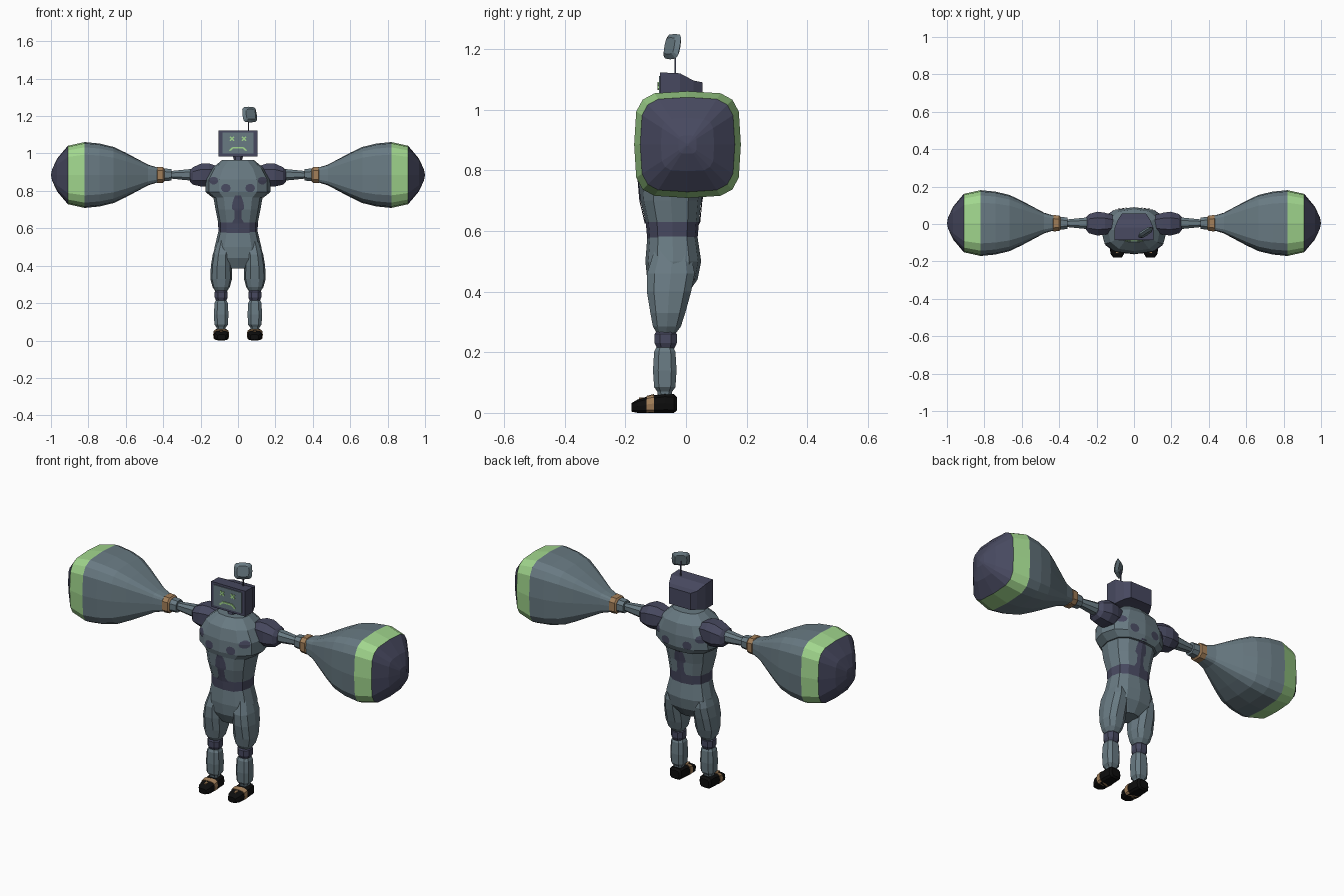
import bpy, bmesh
from math import cos, sin, pi, radians
from mathutils import Matrix, Vector
from mathutils.bvhtree import BVHTree

if "Cube" in bpy.data.objects:
    bpy.data.objects.remove(bpy.data.objects["Cube"])


def material(name, *rgb):
    m = bpy.data.materials.new(name)
    m.use_nodes = True
    m.diffuse_color = (*rgb, 1)
    m.node_tree.nodes["Principled BSDF"].inputs["Base Color"].default_value = (*rgb, 1)
    return m


GREY = material("slate grey", .14, .195, .225)
NAVY = material("dark navy", .063, .066, .115)
GREEN = material("light green", .36, .68, .27)
TAN = material("tan band", .36, .21, .10)
BLACK = material("shoe black", .004, .004, .004)


def finish(name, bm, mats, rule=None, closed=True):
    if closed:
        bmesh.ops.recalc_face_normals(bm, faces=bm.faces)
    if rule:
        for f in bm.faces:
            f.material_index = rule(f.calc_center_median())
    me = bpy.data.meshes.new(name)
    bm.to_mesh(me)
    bm.free()
    for m in mats:
        me.materials.append(m)
    ob = bpy.data.objects.new(name, me)
    bpy.context.collection.objects.link(ob)
    return ob


def loft(name, axis, rings, *mats, sides=12, power=2.5, side=1, rule=None, turn=0):
    """Skin superellipse rings (t, centre a, centre b, radius a, radius b)."""
    bm = bmesh.new()
    loops = []
    for t, a, b, ra, rb in rings:
        loop = []
        for i in range(sides):
            w = 2 * pi * (i + turn) / sides
            c, s = [(1 if v > 0 else -1) * abs(v) ** (2 / power) if abs(v) > 1e-6 else 0
                    for v in (cos(w), sin(w))]
            u, v = a + ra * c, b + rb * s
            x, y, z = {"x": (t, u, v), "y": (u, t, v), "z": (u, v, t)}[axis]
            loop.append(bm.verts.new((x * side, y, z)))
        loops.append(loop)
    for p, q in zip(loops, loops[1:]):
        for i in range(sides):
            j = (i + 1) % sides
            bm.faces.new((p[i], p[j], q[j], q[i]))
    bm.faces.new(loops[0])
    bm.faces.new(loops[-1])
    return finish(name, bm, mats, rule)


def box(name, mat, centre, size, tilt=0):
    bm = bmesh.new()
    m = Matrix.Translation(centre) @ Matrix.Rotation(tilt, 4, "Y") @ Matrix.Diagonal((*size, 1))
    bmesh.ops.create_cube(bm, size=1, matrix=m)
    return finish(name, bm, [mat])


def round_rings(centre_y, centre_z, *pairs):
    return [(t, centre_y, centre_z, r, r) for t, r in pairs]


# Torso: abdomen with belt, and the chest overhanging it
abdomen = loft("abdomen", "z", [
    (.575, 0, -.045, .105, .083), (.63, 0, -.045, .106, .088),
    (.70, 0, -.05, .12, .10), (.785, 0, -.045, .135, .112)],
    GREY, NAVY, rule=lambda c: int(c.z < .631))
chest = loft("chest", "z", [
    (.765, 0, -.04, .137, .115), (.795, 0, -.037, .175, .125),
    (.86, 0, -.035, .175, .125), (.92, 0, -.033, .14, .112),
    (.965, 0, -.03, .085, .07)], GREY)
loft("hips", "z", [
    (.587, 0, -.045, .104, .082), (.50, 0, -.042, .125, .092),
    (.44, 0, -.045, .122, .083), (.385, 0, -.05, .05, .05)], GREY)

# Painted patches laid on the torso, front and back
trees = []
for ob in (abdomen, chest):
    bm = bmesh.new()
    bm.from_mesh(ob.data)
    trees.append(BVHTree.FromBMesh(bm))
    bm.free()


def patch(name, rows, facing, cols=4):
    bm = bmesh.new()
    grid = []
    for z, cx, hw in rows:
        row = []
        for i in range(cols + 1):
            p = Vector((cx + hw * (2 * i / cols - 1), facing, z))
            hits = [t.ray_cast(p, Vector((0, -facing, 0)))[0] for t in trees]
            y = max((h.y * facing for h in hits if h), default=0) * facing
            row.append(bm.verts.new((p.x, y + .004 * facing, z)))
        grid.append(row)
    for a, b in zip(grid, grid[1:]):
        for i in range(cols):
            f = bm.faces.new((a[i], a[i + 1], b[i + 1], b[i]))
            f.normal_update()
            if f.normal.y * facing < 0:
                f.normal_flip()
    finish(name, bm, [NAVY], closed=False)


for facing, label in ((-1, "front"), (1, "back")):
    patch("belly_stripe_" + label, [(.625, 0, .035), (.65, 0, .02), (.695, 0, .02), (.705, 0, .033),
                                    (.735, 0, .03), (.76, 0, .022), (.775, 0, .015)], facing)
    for s in (-1, 1):
        for cx, cz, r in ((.065, .815, .022), (.13, .855, .02)):
            patch("chest_spot_" + label, [(cz + r * sin(w), s * cx, r * cos(w) + .004)
                  for w in (-1.4, -.7, 0, .7, 1.4)], facing)

# Neck and head
loft("neck", "z", [(.92, 0, -.05, .008, .02), (.955, 0, -.045, .02, .03), (1.0, 0, -.03, .03, .035)],
     NAVY, sides=6)


def head_ring(y, half, low, high):
    return (y, 0, (low + high) / 2, half * 2 ** .5, (high - low) / 2 ** .5)


loft("head", "y", [head_ring(-.085, .103, .985, 1.123), head_ring(-.02, .103, .985, 1.12),
                   head_ring(.025, .085, .995, 1.096), head_ring(.055, .065, 1.0, 1.09)],
     NAVY, sides=4, power=2, turn=.5)

# Screen with glowing face
box("screen", GREY, (0, -.086, 1.055), (.168, .006, .112))
for s in (-1, 1):
    for tilt in (45, -45):
        box("eye", GREEN, (s * .032, -.091, 1.078), (.03, .005, .008), radians(tilt))
    box("mouth_corner", GREEN, (s * .036, -.091, 1.023), (.026, .005, .009), radians(s * 40))
box("mouth", GREEN, (0, -.091, 1.031), (.058, .005, .009))

# Antenna with a turned, rounded paddle
box("antenna_rod", NAVY, (.055, -.035, 1.145), (.005, .005, .11))
paddle = loft("antenna_paddle", "y", [(-.012, 0, 0, .03, .028), (0, 0, 0, .046, .043),
                                      (.012, 0, 0, .03, .028)], GREY, power=4)
paddle.location = (.062, -.045, 1.208)
paddle.rotation_euler = (radians(-12), 0, radians(33))

for s, tag in ((1, "left_"), (-1, "right_")):
    # Shoulder, thin arm and wrist
    loft(tag + "shoulder", "x", [
        (.11, 0, .885, .05, .05), (.155, .002, .885, .062, .066), (.195, .002, .885, .068, .066),
        (.24, .002, .88, .055, .05), (.257, .002, .88, .035, .032)], NAVY, sides=8, side=s, turn=.5)
    loft(tag + "arm", "x", round_rings(.004, .886, (.24, .034), (.30, .028), (.355, .022),
         (.356, .033), (.395, .036), (.40, .03)), GREY, sides=8, side=s, turn=.5)
    loft(tag + "wrist_band", "x", round_rings(.004, .885, (.393, .036), (.4, .044), (.43, .046),
         (.437, .038)), TAN, sides=8, power=3, side=s, turn=.5)

    # Club hand: grey bulb, green band and navy tip
    loft(tag + "club", "x", round_rings(.005, .885, (.43, .04), (.48, .055), (.54, .087), (.60, .119),
         (.665, .15), (.74, .168), (.82, .176), (.91, .156), (.967, .088), (.994, .03), (.999, .004)),
         GREY, GREEN, NAVY, sides=16, power=4, side=s,
         rule=lambda c: (abs(c.x) > .82) + (abs(c.x) > .909))

    # Leg
    loft(tag + "thigh", "z", [
        (.54, .075, -.045, .035, .06), (.46, .085, -.05, .05, .082), (.40, .089, -.056, .056, .076),
        (.33, .09, -.06, .058, .06), (.285, .09, -.063, .046, .048), (.262, .09, -.065, .03, .032)],
        GREY, sides=10, side=s)
    loft(tag + "knee", "z", [
        (.272, .09, -.067, .028, .03), (.26, .09, -.067, .037, .039),
        (.23, .09, -.067, .037, .039), (.212, .09, -.067, .028, .03)], NAVY, sides=8, side=s, turn=.5)
    loft(tag + "shin", "z", [
        (.215, .09, -.07, .03, .03), (.202, .09, -.07, .037, .037), (.14, .09, -.07, .041, .041),
        (.085, .09, -.07, .038, .037), (.07, .09, -.07, .026, .026), (.05, .09, -.07, .022, .022)],
        GREY, sides=8, power=3, side=s, turn=.5)

    # Shoe with tan straps
    loft(tag + "shoe", "y", [
        (-.18, .088, .018, .022, .014), (-.16, .089, .022, .036, .022), (-.12, .09, .028, .041, .028),
        (-.07, .09, .032, .039, .032), (-.04, .09, .031, .036, .031), (-.03, .09, .03, .026, .022)],
        BLACK, power=3.5, side=s)
    loft(tag + "shoe_strap", "y", [
        (-.13, .09, .028, .042, .028), (-.106, .09, .031, .043, .031)], TAN, power=3.5, side=s)
    box(tag + "toe_strap", TAN, (s * .09, -.14, .047), (.012, .03, .009))
